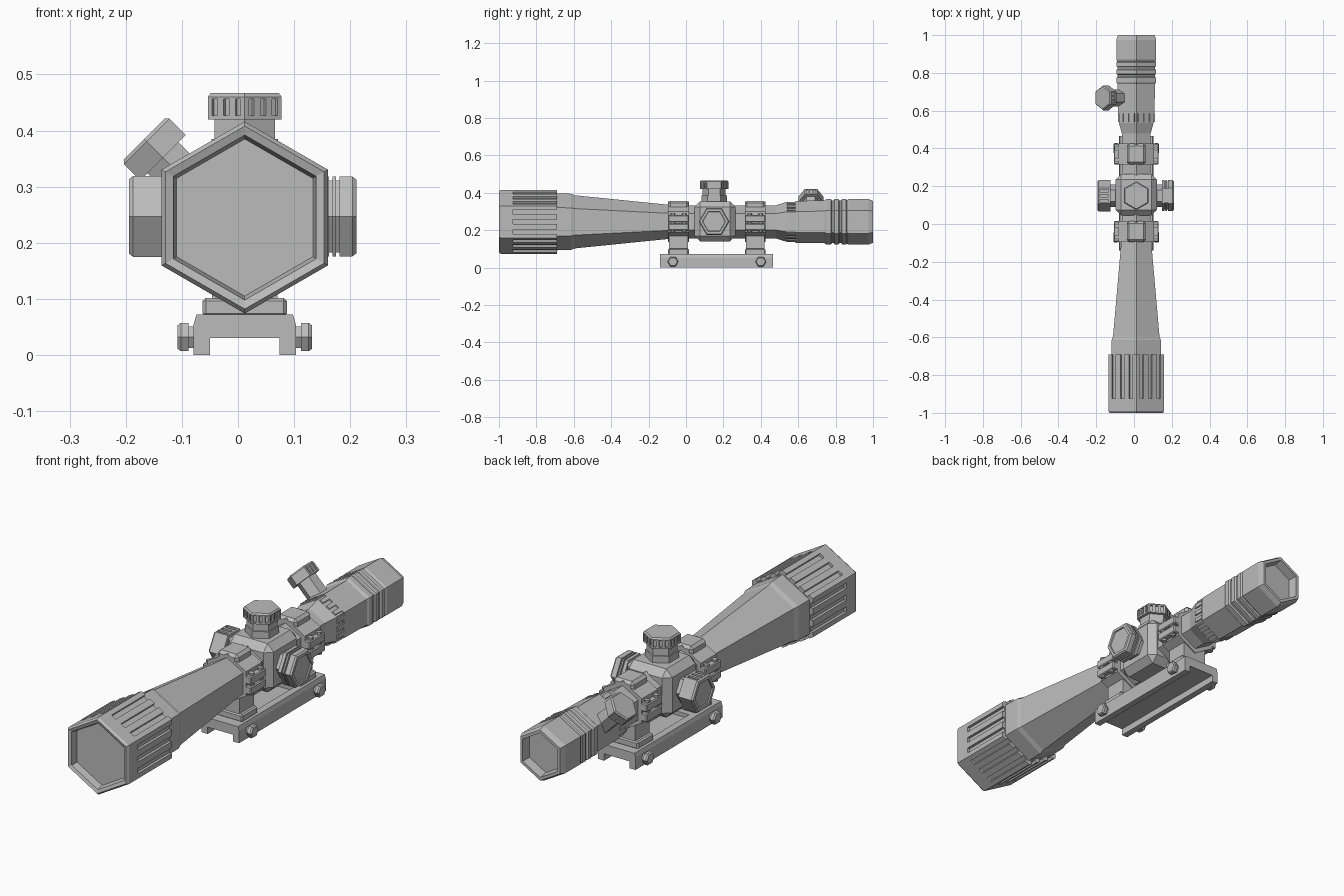
import bpy, bmesh, math
from mathutils import Matrix, Vector

if "Cube" in bpy.data.objects:
    bpy.data.objects.remove(bpy.data.objects["Cube"])

grey = bpy.data.materials.new("matte_grey")
grey.use_nodes = True
grey.diffuse_color = (0.5, 0.5, 0.5, 1)
grey.node_tree.nodes["Principled BSDF"].inputs["Base Color"].default_value = (0.5, 0.5, 0.5, 1)

CX, CZ = 0.012, 0.245          # optical axis
X, Y, Z = Vector((1, 0, 0)), Vector((0, 1, 0)), Vector((0, 0, 1))


def frame(centre, axis, corner):
    """Local z runs along the axis, local x points at a corner."""
    a, c = axis.normalized(), corner.normalized()
    m = Matrix((c, a.cross(c), a)).transposed().to_4x4()
    m.translation = centre
    return m


def finish(name, bm, matrix=None):
    if matrix:
        bm.transform(matrix)
    bmesh.ops.recalc_face_normals(bm, faces=bm.faces)
    me = bpy.data.meshes.new(name)
    bm.to_mesh(me)
    bm.free()
    me.materials.append(grey)
    ob = bpy.data.objects.new(name, me)
    bpy.context.collection.objects.link(ob)
    return ob


def turned(name, profile, matrix, sides=6):
    """Sweep (distance, radius) pairs into a faceted solid."""
    bm = bmesh.new()
    rings = [[bm.verts.new((r * math.cos(k * math.tau / sides), r * math.sin(k * math.tau / sides), t))
              for k in range(sides)] for t, r in profile]
    for a, b in zip(rings, rings[1:]):
        for k in range(sides):
            j = (k + 1) % sides
            bm.faces.new((a[k], a[j], b[j], b[k]))
    bm.faces.new(rings[0])
    bm.faces.new(rings[-1])
    return finish(name, bm, matrix)


def add_box(bm, lo, hi, matrix=Matrix()):
    lo, hi = Vector(lo), Vector(hi)
    size = Matrix.Diagonal(hi - lo).to_4x4()
    return bmesh.ops.create_cube(bm, size=1, matrix=matrix @ Matrix.Translation((lo + hi) / 2) @ size)


def box(name, lo, hi, bevel=0):
    bm = bmesh.new()
    add_box(bm, lo, hi)
    if bevel:
        bmesh.ops.bevel(bm, geom=bm.edges[:], offset=bevel, segments=1, affect='EDGES')
    return finish(name, bm)


def extrude(name, outline, y0, y1):
    """Extrude an (x, z) outline along y."""
    bm = bmesh.new()
    face = bm.faces.new([bm.verts.new((x, y0, z)) for x, z in outline])
    new = bmesh.ops.extrude_face_region(bm, geom=[face])["geom"]
    bmesh.ops.translate(bm, vec=(0, y1 - y0, 0), verts=[v for v in new if isinstance(v, bmesh.types.BMVert)])
    return finish(name, bm)


def cut(ob, bm, matrix=None):
    cutter = finish("cutter", bm, matrix)
    cutter.hide_render = True
    mod = ob.modifiers.new("cut", 'BOOLEAN')
    mod.operation, mod.solver, mod.object = 'DIFFERENCE', 'EXACT', cutter
    bpy.context.view_layer.objects.active = ob
    bpy.ops.object.modifier_apply(modifier=mod.name)
    bpy.data.objects.remove(cutter)


def flute(ob, matrix, radius, t0, t1, offsets, width, depth):
    """Cut lengthwise grooves into all six flats."""
    bm = bmesh.new()
    flat = radius * math.cos(math.pi / 6)
    for k in range(6):
        turn = Matrix.Rotation((k + 0.5) * math.pi / 3, 4, 'Z')
        for o in offsets:
            add_box(bm, (flat - depth, o - width / 2, t0), (flat + 0.02, o + width / 2, t1), turn)
    cut(ob, bm, matrix)


# Scope tube: objective bell, long taper and straight tube
axis = frame((CX, 0, CZ), Y, Z)
bell = turned("objective_and_tube", [
    (-0.965, 0.140), (-0.995, 0.147), (-1, 0.163), (-0.99, 0.171), (-0.69, 0.171), (-0.69, 0.152),
    (-0.615, 0.150), (-0.595, 0.142), (-0.1, 0.092), (0.02, 0.088), (0.47, 0.088)], axis)
flute(bell, axis, 0.171, -0.925, -0.6, (-0.052, 0, 0.052), 0.024, 0.012)

# Eyepiece with grip rings and recessed rear lens
turned("eyepiece", [
    (0.46, 0.088), (0.48, 0.088), (0.535, 0.106), (0.585, 0.106), (0.585, 0.112), (0.74, 0.114),
    (0.75, 0.122), (0.775, 0.122), (0.78, 0.114), (0.79, 0.114), (0.795, 0.122), (0.815, 0.122),
    (0.82, 0.114), (0.83, 0.114), (0.835, 0.122), (0.855, 0.122), (0.86, 0.116), (0.87, 0.122),
    (0.975, 0.122), (1, 0.112), (1, 0.098), (0.96, 0.092)], axis)
bm = bmesh.new()
for k in range(6):
    for o in (-0.035, 0, 0.035):
        add_box(bm, (0.085, o - 0.009, 0.54), (0.098, o + 0.009, 0.585),
                Matrix.Rotation((k + 0.5) * math.pi / 3, 4, 'Z'))
finish("magnification_ring_lugs", bm, axis)

# Turret housing
box("turret_housing", (CX - 0.11, 0.045, 0.14), (CX + 0.11, 0.265, 0.355), 0.03)

# Elevation knob
top = frame((CX, 0.15, 0.34), Z, Y)
knob = turned("elevation_knob", [(0, 0.068), (0.045, 0.068), (0.045, 0.062), (0.08, 0.062), (0.08, 0.076),
                                 (0.12, 0.076), (0.127, 0.070)], top)
flute(knob, top, 0.076, 0.087, 0.116, (-0.024, 0, 0.024), 0.011, 0.007)

# Windage knob with ring grooves and a sunken cap
turned("windage_knob", [
    (0.09, 0.060), (0.135, 0.060), (0.135, 0.082), (0.15, 0.082), (0.15, 0.074), (0.156, 0.074),
    (0.156, 0.082), (0.163, 0.082), (0.163, 0.074), (0.169, 0.074), (0.169, 0.082), (0.192, 0.082),
    (0.199, 0.076), (0.199, 0.062), (0.194, 0.060)], frame((CX, 0.15, 0.247), X, Y))

# Focus knob with fluted rim
side = frame((CX, 0.15, 0.247), -X, Y)
focus = turned("focus_knob", [(0.09, 0.060), (0.137, 0.060), (0.137, 0.083), (0.199, 0.083), (0.206, 0.077),
                              (0.206, 0.062), (0.201, 0.060)], side)
flute(focus, side, 0.083, 0.147, 0.195, (-0.026, 0, 0.026), 0.013, 0.008)

# Slanted illumination knob
slant = frame((-0.167, 0.668, 0.385), Z - X, Y)
lamp = turned("illumination_knob", [(-0.15, 0.045), (-0.047, 0.045), (-0.047, 0.066), (-0.006, 0.066),
                                    (0, 0.060)], slant)
flute(lamp, slant, 0.066, -0.041, -0.010, (-0.02, 0, 0.02), 0.010, 0.006)

# Mounting rail: channelled underside, chamfered shoulders, sunken top
half = [(0.062, 0), (0.091, 0), (0.091, 0.055), (0.086, 0.072)]
outline = [(CX + x, z) for x, z in half] + [(CX - x, z) for x, z in reversed(half)]
outline += [(CX - 0.062, 0.03), (CX + 0.062, 0.03)]
rail = extrude("mount_rail", outline, -0.14, 0.465)
bm = bmesh.new()
add_box(bm, (CX - 0.055, 0.04, 0.055), (CX + 0.055, 0.295, 0.1))
cut(rail, bm)

# Cross bolts through the rail
for y in (-0.07, 0.4):
    for s in (-1, 1):
        turned("cross_bolt", [(0.08, 0.022), (0.1, 0.022), (0.1, 0.029), (0.114, 0.029), (0.120, 0.024)],
               frame((CX, y, 0.032), X * s, Y))

# Scope rings: foot, column, hexagonal band, clamp ears and screws
for y in (-0.04, 0.37):
    box("ring_foot", (CX - 0.075, y - 0.055, 0.068), (CX + 0.075, y + 0.055, 0.102), 0.006)
    box("ring_column", (CX - 0.058, y - 0.05, 0.1), (CX + 0.058, y + 0.05, 0.2))
    turned("ring_band", [(-0.055, 0.108), (0.055, 0.108)], frame((CX, y, CZ), Y, Z))
    box("ring_cap", (CX - 0.05, y - 0.055, 0.3), (CX + 0.05, y + 0.055, 0.357), 0.012)
    for s in (-1, 1):
        for name, z0, z1 in (("lower_ear", 0.2, 0.236), ("upper_ear", 0.244, 0.28)):
            xs = sorted((CX + s * 0.08, CX + s * 0.118))
            box(name, (xs[0], y - 0.055, z0), (xs[1], y + 0.055, z1), 0.004)
        for dy in (-0.03, 0.03):
            turned("clamp_screw", [(-0.09, 0.012), (0.008, 0.012)],
                   frame((CX + s * 0.104, y + dy, 0.282), Z, Y))
